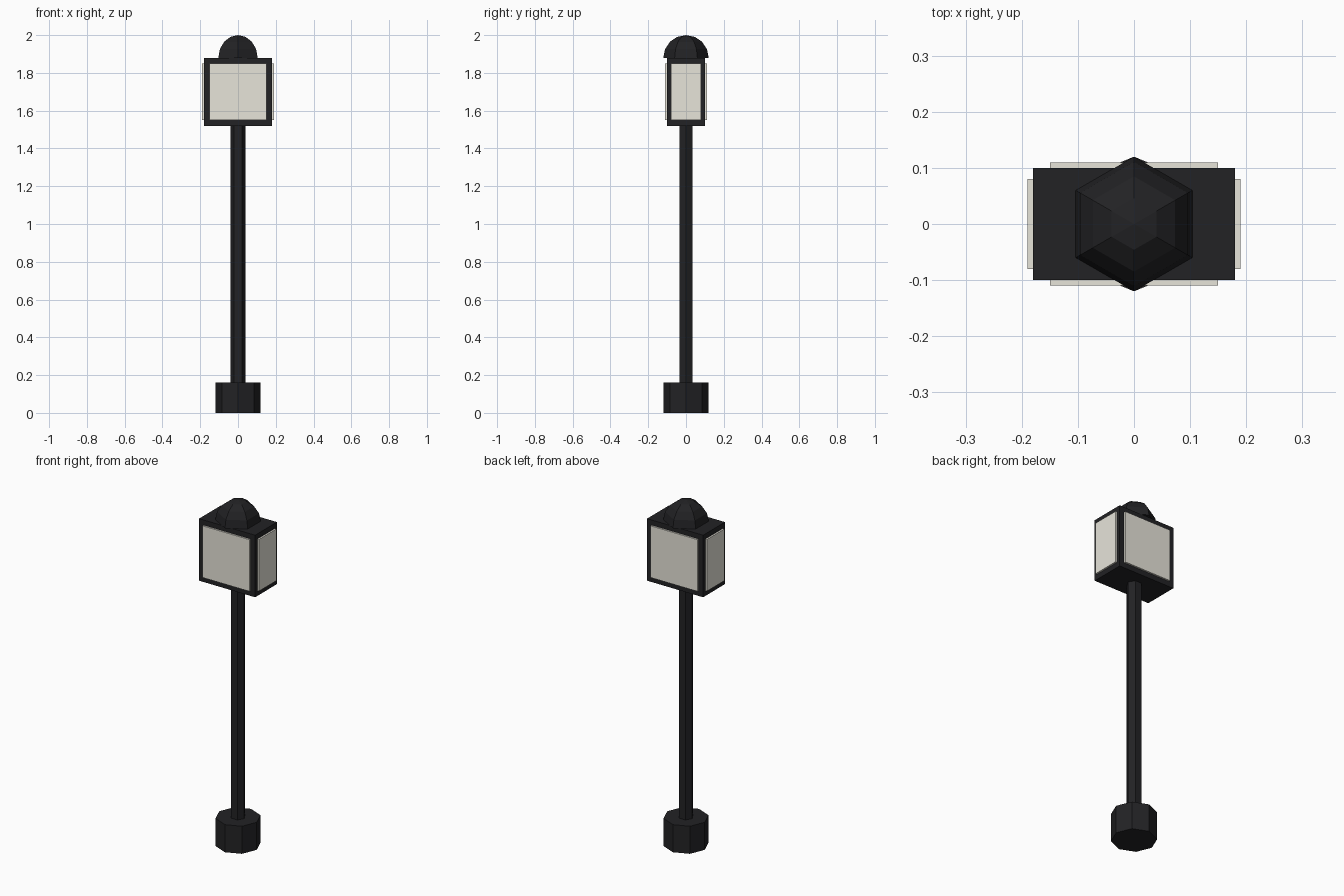
import bpy, bmesh
from math import pi
from mathutils import Matrix

if "Cube" in bpy.data.objects:
    bpy.data.objects.remove(bpy.data.objects["Cube"])


def material(name, rgb):
    mat = bpy.data.materials.new(name)
    mat.diffuse_color = (*rgb, 1.0)
    mat.use_nodes = True
    mat.node_tree.nodes["Principled BSDF"].inputs["Base Color"].default_value = mat.diffuse_color
    return mat


iron = material("dark_iron", (0.016, 0.016, 0.018))
glass = material("pale_glass", (0.80, 0.78, 0.70))


def finish(name, bm, mat):
    bmesh.ops.recalc_face_normals(bm, faces=bm.faces)
    mesh = bpy.data.meshes.new(name)
    bm.to_mesh(mesh)
    bm.free()
    obj = bpy.data.objects.new(name, mesh)
    mesh.materials.append(mat)
    bpy.context.collection.objects.link(obj)
    return obj


def box(name, size, center, mat):
    bm = bmesh.new()
    bmesh.ops.create_cube(bm, size=1, matrix=Matrix.Translation(center) @ Matrix.Diagonal((*size, 1)))
    return finish(name, bm, mat)


def prism(name, sides, radius, z0, z1, mat):
    # corner points lie on the x axis
    bm = bmesh.new()
    ring = [bm.verts.new(Matrix.Rotation(2 * pi * i / sides, 3, 'Z') @ Matrix.Identity(3).col[0] * radius)
            for i in range(sides)]
    base = bm.faces.new(ring)
    top = bmesh.ops.extrude_face_region(bm, geom=[base], use_keep_orig=True)
    bmesh.ops.translate(bm, verts=[v for v in top["geom"] if isinstance(v, bmesh.types.BMVert)],
                        vec=(0, 0, z1 - z0))
    bmesh.ops.translate(bm, verts=bm.verts, vec=(0, 0, z0))
    return finish(name, bm, mat)


# Foot and post
prism("base", 8, 0.12, 0.0, 0.16, iron)
prism("post", 6, 0.04, 0.16, 1.52, iron)

# Lantern housing
box("lantern_housing", (0.36, 0.20, 0.36), (0, 0, 1.70), iron)

# Glass panes standing slightly proud on all four sides
for s, y_name, x_name in ((-1, "front", "left"), (1, "back", "right")):
    box(f"{y_name}_pane", (0.30, 0.02, 0.30), (0, s * 0.10, 1.70), glass)
    box(f"{x_name}_pane", (0.02, 0.16, 0.30), (s * 0.18, 0, 1.70), glass)

# Six-sided dome cap: upper half of a low-poly sphere
bm = bmesh.new()
bmesh.ops.create_uvsphere(bm, u_segments=6, v_segments=8, radius=0.12)
bmesh.ops.delete(bm, geom=[v for v in bm.verts if v.co.z < -0.001], context='VERTS')
bmesh.ops.holes_fill(bm, edges=[e for e in bm.edges if e.is_boundary], sides=0)
bmesh.ops.translate(bm, verts=bm.verts, vec=(0, 0, 1.88))
finish("dome_cap", bm, iron)
